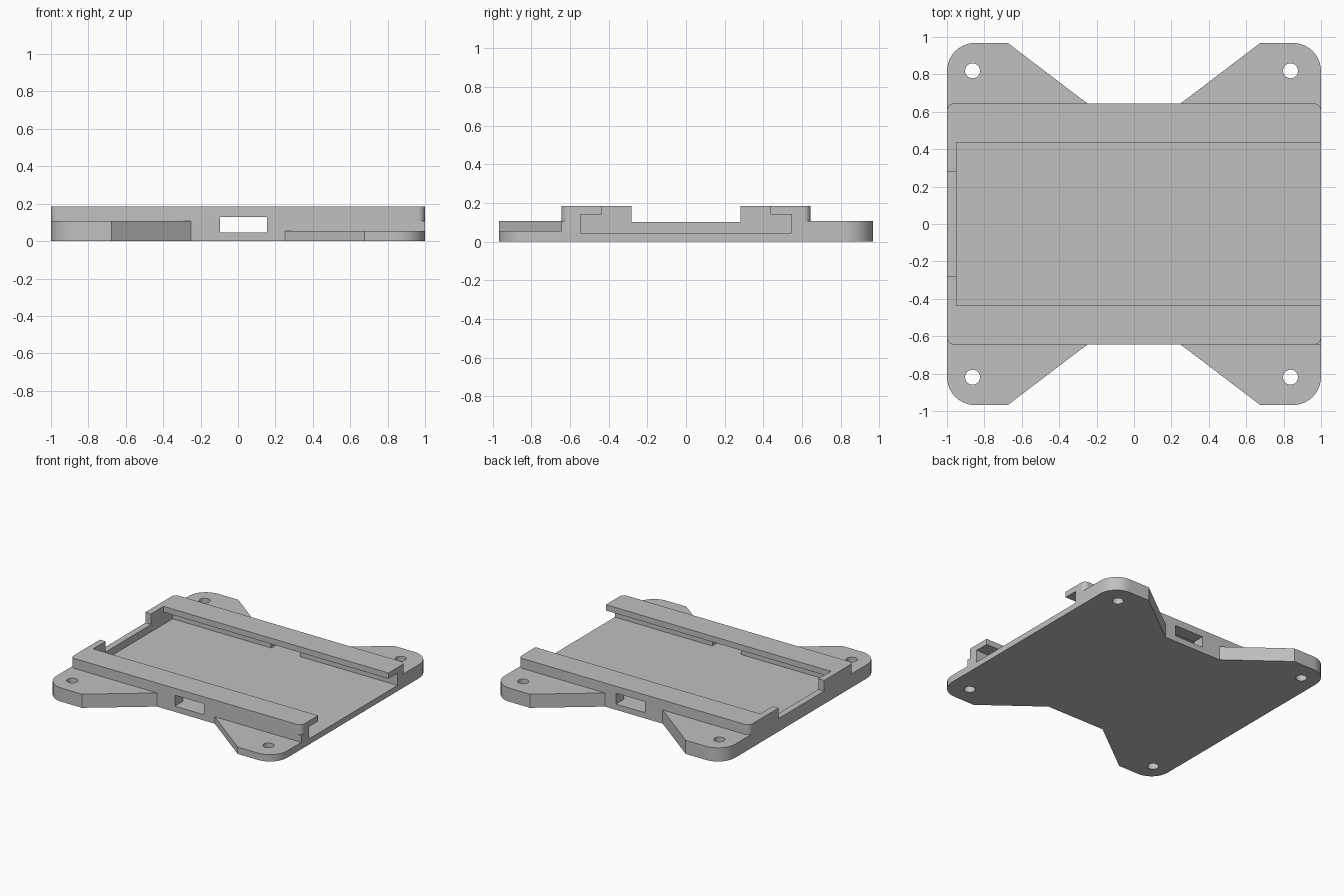
import bpy
import bmesh
import math

default = bpy.data.objects.get("Cube")
if default:
    bpy.data.objects.remove(default, do_unlink=True)

grey = bpy.data.materials.new("light_grey_plastic")
grey.diffuse_color = (0.53, 0.53, 0.53, 1)
grey.use_nodes = True
grey.node_tree.nodes["Principled BSDF"].inputs["Base Color"].default_value = (0.53, 0.53, 0.53, 1)


def prism(name, outline, z0, z1, rounded=(), radius=0.0):
    """Extrude an outline upward, rounding the listed corners."""
    bm = bmesh.new()
    face = bm.faces.new([bm.verts.new((x, y, z0)) for x, y in outline])
    top = bmesh.ops.extrude_face_region(bm, geom=[face])["geom"]
    for v in top:
        if isinstance(v, bmesh.types.BMVert):
            v.co.z = z1
    bmesh.ops.recalc_face_normals(bm, faces=bm.faces[:])

    def is_rounded(edge):
        a, b = (v.co for v in edge.verts)
        return abs(a.z - b.z) > 1e-5 and any(math.hypot(a.x - x, a.y - y) < 1e-4 for x, y in rounded)

    edges = [e for e in bm.edges if is_rounded(e)]
    if edges:
        bmesh.ops.bevel(bm, geom=edges, offset=radius, segments=10, profile=0.5, affect='EDGES')
    mesh = bpy.data.meshes.new(name)
    bm.to_mesh(mesh)
    bm.free()
    ob = bpy.data.objects.new(name, mesh)
    bpy.context.collection.objects.link(ob)
    return ob


def rect(x0, x1, y):
    return [(x0, -y), (x1, -y), (x1, y), (x0, y)]


def combine(target, tool, operation):
    """Apply a boolean and discard the tool object."""
    mod = target.modifiers.new(operation.lower(), 'BOOLEAN')
    mod.object = tool
    mod.operation = operation
    mod.solver = 'EXACT'
    bpy.context.view_layer.objects.active = target
    bpy.ops.object.modifier_apply(modifier=mod.name)
    bpy.data.objects.remove(tool, do_unlink=True)


HALF_Y = 0.645   # half depth of the tray
EAR_Y = 0.968    # outer reach of the ears
EAR_TOP = 0.107
TOP = 0.185
FLOOR = 0.045

# Tray block: square lower body, rounded upper body
tray = prism("mounting_tray", rect(-1, 1, HALF_Y), 0, EAR_TOP)
block = rect(-1, 1, HALF_Y)
combine(tray, prism("upper_body", block, 0.05, TOP, block, 0.04), 'UNION')

# Corner ears; the front left one is thinner
for sx in (-1, 1):
    for sy in (-1, 1):
        height = 0.054 if (sx, sy) == (1, -1) else EAR_TOP
        outline = [(0.25, 0.6), (0.25, HALF_Y), (0.675, EAR_Y), (1, EAR_Y), (1, 0.6)]
        outline = [(sx * x, sy * y) for x, y in outline]
        ear = prism("mounting_ear", outline, 0, height, [(sx, sy * EAR_Y)], 0.15)
        combine(tray, ear, 'UNION')

# Sliding pocket, opening between the lips, end notch and side windows
cuts = [
    ("pocket", rect(-0.95, 1.2, 0.547), FLOOR, 0.14),
    ("lip_opening", rect(-0.95, 1.2, 0.436), 0.09, 0.3),
    ("end_notch", rect(-1.2, -0.9, 0.282), 0.102, 0.3),
    ("side_windows", rect(-0.095, 0.155, 0.8), FLOOR, 0.13),
]
for name, outline, z0, z1 in cuts:
    combine(tray, prism(name, outline, z0, z1), 'DIFFERENCE')

# Screw holes through the ears
for x in (-0.863, 0.837):
    for y in (-0.819, 0.819):
        ring = [(x + 0.04 * math.cos(i * math.tau / 32), y + 0.04 * math.sin(i * math.tau / 32))
                for i in range(32)]
        combine(tray, prism("screw_hole", ring, -0.1, 0.3), 'DIFFERENCE')

# Material and shading
tray.data.materials.clear()
tray.data.materials.append(grey)
for poly in tray.data.polygons:
    poly.material_index = 0
bpy.ops.object.select_all(action='DESELECT')
tray.select_set(True)
bpy.context.view_layer.objects.active = tray
bpy.ops.object.shade_smooth_by_angle(angle=math.radians(30))
